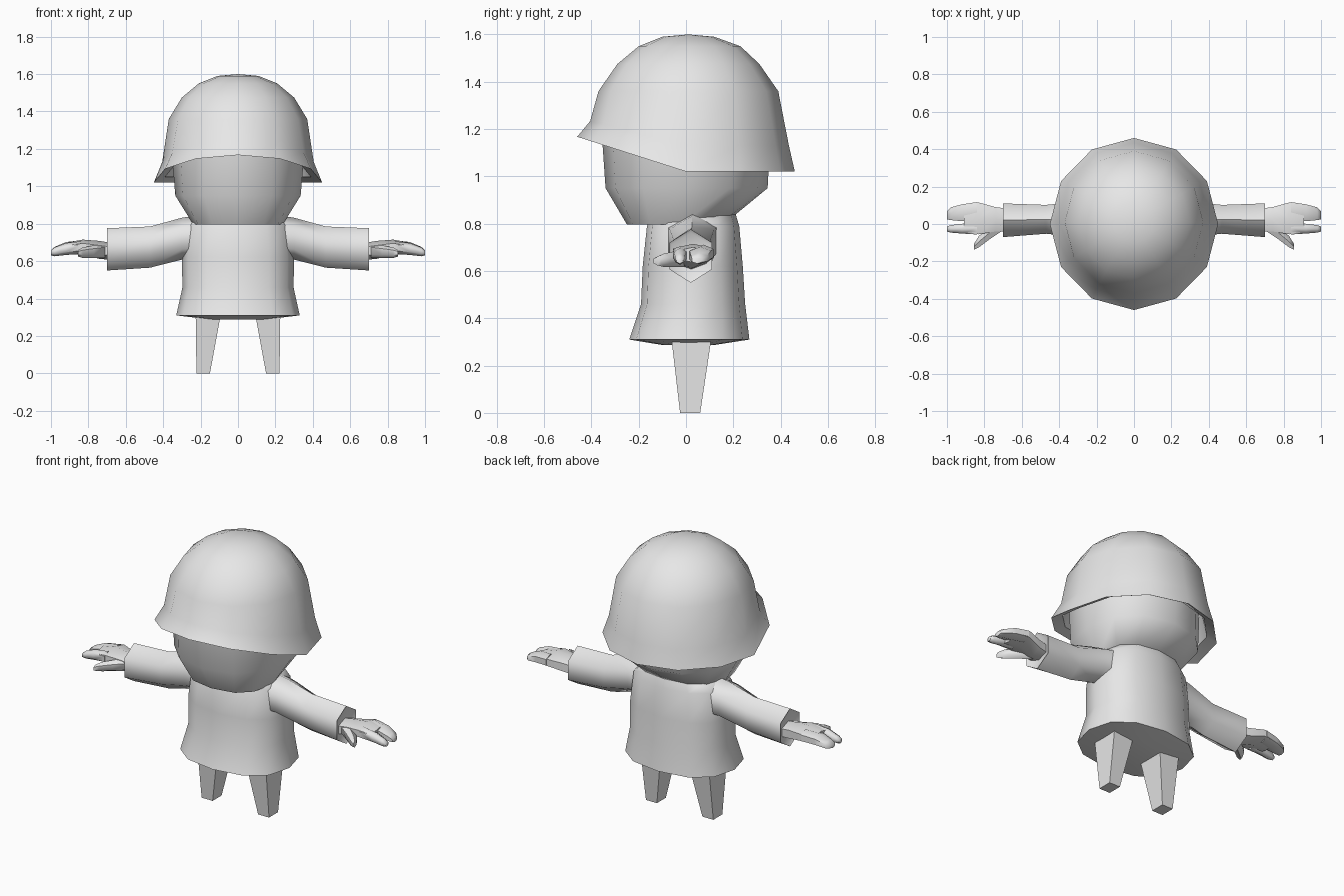
import bpy, bmesh
from math import sin, cos, pi, copysign

cube = bpy.data.objects.get("Cube")
if cube:
    bpy.data.objects.remove(cube, do_unlink=True)

grey = bpy.data.materials.new("plain_grey")
grey.use_nodes = True
grey.diffuse_color = (0.8, 0.8, 0.8, 1)
grey.node_tree.nodes["Principled BSDF"].inputs["Base Color"].default_value = (0.8, 0.8, 0.8, 1)


def loft(name, rings, smooth=50):
    """Skin a list of equal rings and close both ends."""
    bm = bmesh.new()
    rows = [[bm.verts.new(p) for p in ring] for ring in rings]
    n = len(rows[0])
    for a, b in zip(rows, rows[1:]):
        for i in range(n):
            j = (i + 1) % n
            bm.faces.new((a[i], a[j], b[j], b[i]))
    for row in (rows[0], rows[-1]):
        if (row[0].co - row[n // 2].co).length > 0.001:
            bm.faces.new(row)
    bmesh.ops.remove_doubles(bm, verts=bm.verts, dist=0.0001)
    bmesh.ops.recalc_face_normals(bm, faces=bm.faces)
    mesh = bpy.data.meshes.new(name)
    bm.to_mesh(mesh)
    bm.free()
    obj = bpy.data.objects.new(name, mesh)
    bpy.context.collection.objects.link(obj)
    mesh.materials.append(grey)
    if smooth:
        bpy.ops.object.select_all(action='DESELECT')
        obj.select_set(True)
        bpy.context.view_layer.objects.active = obj
        bpy.ops.object.shade_smooth_by_angle(angle=smooth * pi / 180)
    return obj


def soft(v, p):
    return copysign(abs(v) ** p, v)


def level(z, rx, front, back, p=1.0, lift=lambda y: 0, n=12):
    """Horizontal ring reaching from y=front to y=back."""
    ring = []
    for i in range(n):
        a = 2 * pi * i / n
        y = (front + back) / 2 + soft(sin(a), p) * (back - front) / 2
        ring.append((rx * soft(cos(a), p), y, z + lift(y)))
    return ring


def section(side, x, y, z, ry, rz, n=6):
    """Upright ring across an arm, with a point at top and bottom."""
    return [(side * x, y + ry * cos(pi / 2 + 2 * pi * i / n) / cos(pi / 6),
             z + rz * sin(pi / 2 + 2 * pi * i / n)) for i in range(n)]


# Helmet: brim raised at the front, with a hollow underside
def brim(y):
    return max(0, -y) * 0.32


def half_brim(y):
    return brim(y) * 0.8


loft("helmet", [
    level(1.25, 0.35, -0.35, 0.36),
    level(1.05, 0.39, -0.40, 0.41, lift=brim),
    level(1.02, 0.45, -0.46, 0.46, lift=brim),
    level(1.13, 0.405, -0.405, 0.435, lift=half_brim),
    level(1.36, 0.37, -0.37, 0.39),
    level(1.475, 0.30, -0.29, 0.31),
    level(1.55, 0.21, -0.20, 0.23),
    level(1.59, 0.11, -0.10, 0.12),
    level(1.60, 0, 0.01, 0.01)], 45)

# Head: rounded face with a flat chin
loft("head", [
    level(0.797, 0.24, -0.25, 0.21, 0.8, lambda y: max(0, y) * 0.2),
    level(0.95, 0.335, -0.34, 0.345, 0.9),
    level(1.24, 0.36, -0.36, 0.36)])

# Coat: flared hem, closed underneath
loft("coat", [
    level(0.287, 0.14, -0.10, 0.12, 0.85),
    level(0.31, 0.33, -0.24, 0.268, 0.85),
    level(0.46, 0.297, -0.19, 0.25, 0.85),
    level(0.62, 0.30, -0.183, 0.24, 0.85),
    level(0.79, 0.28, -0.165, 0.225, 0.85),
    level(0.84, 0.23, -0.14, 0.21, 0.85)])

for side, label in ((1, "left"), (-1, "right")):
    # Sleeve: runs out of the shoulder to a wide cuff
    loft(label + "_sleeve", [
        section(side, 0.18, 0.03, 0.735, 0.11, 0.115),
        section(side, 0.30, 0.025, 0.72, 0.095, 0.112),
        section(side, 0.47, 0.025, 0.675, 0.077, 0.110),
        section(side, 0.70, 0.02, 0.663, 0.09, 0.113),
        section(side, 0.69, 0.02, 0.663, 0.08, 0.098)], 62)

    # Hand: palm, two fingers and a thumb
    loft(label + "_palm", [
        section(side, 0.66, 0.02, 0.65, 0.06, 0.045),
        section(side, 0.74, 0.025, 0.66, 0.065, 0.048),
        section(side, 0.83, 0.03, 0.675, 0.085, 0.04),
        section(side, 0.91, 0.03, 0.668, 0.075, 0.032)], 60)
    loft(label + "_wide_finger", [
        section(side, 0.84, 0.075, 0.675, 0.042, 0.036),
        section(side, 0.92, 0.06, 0.668, 0.045, 0.034),
        section(side, 0.98, 0.055, 0.652, 0.034, 0.024),
        section(side, 1.00, 0.047, 0.645, 0.022, 0.014)], 60)
    loft(label + "_narrow_finger", [
        section(side, 0.84, -0.022, 0.672, 0.034, 0.034),
        section(side, 0.92, -0.025, 0.665, 0.026, 0.032),
        section(side, 0.98, -0.026, 0.65, 0.02, 0.024),
        section(side, 1.00, -0.027, 0.645, 0.014, 0.014)], 60)
    loft(label + "_thumb", [
        section(side, 0.71, -0.005, 0.655, 0.035, 0.038),
        section(side, 0.77, -0.045, 0.65, 0.035, 0.034),
        section(side, 0.83, -0.095, 0.645, 0.03, 0.028),
        section(side, 0.855, -0.122, 0.642, 0.016, 0.018)], 60)

    # Leg: tapered square post
    loft(label + "_leg", [
        [(side * x, y, z) for x, y in ((a, c), (b, c), (b, d), (a, d))]
        for a, b, c, d, z in ((0.15, 0.222, -0.025, 0.06, 0),
                              (0.095, 0.226, -0.06, 0.105, 0.30))], 0)
